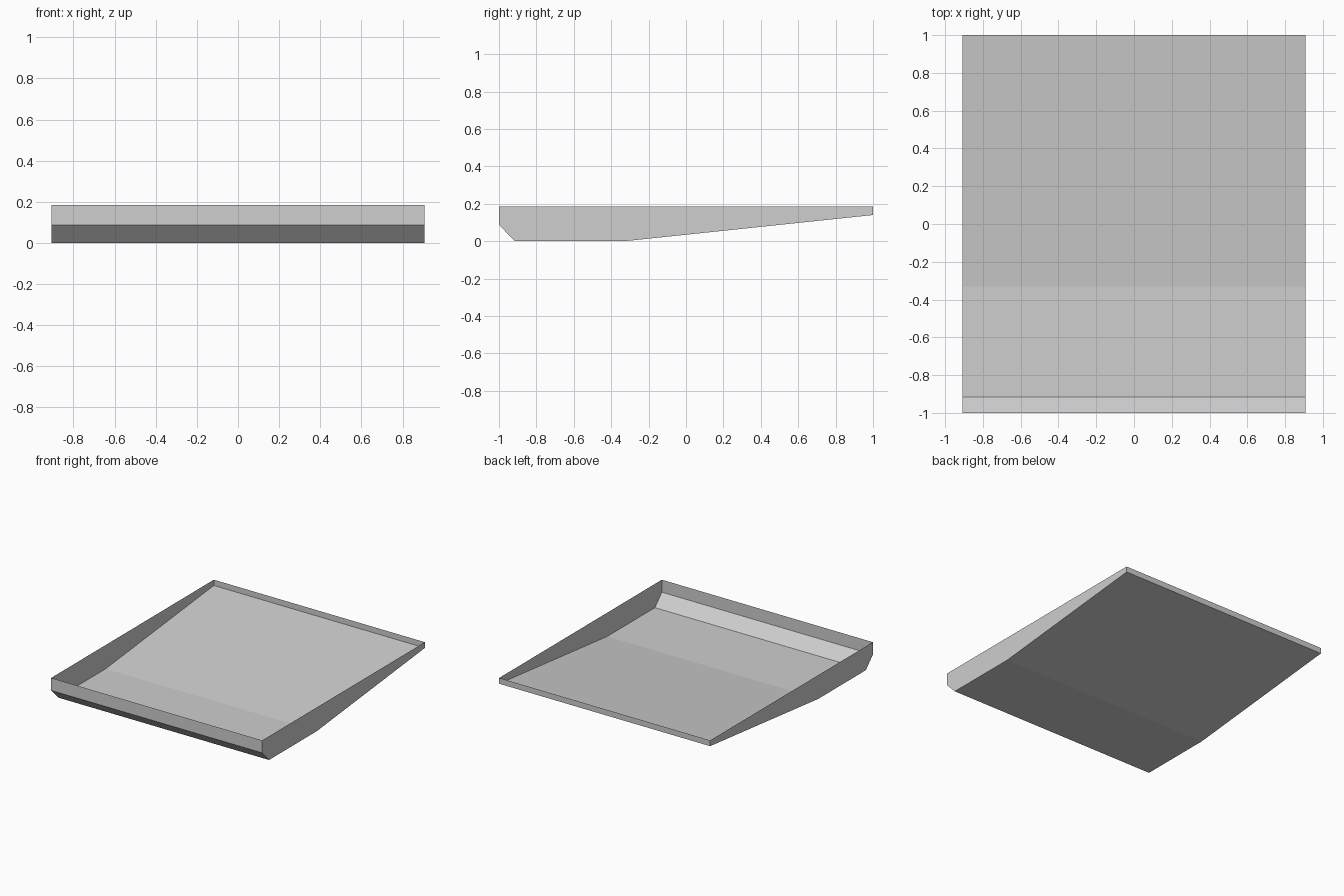
import bpy
import bmesh

# Remove the default cube if present
cube = bpy.data.objects.get("Cube")
if cube:
    bpy.data.objects.remove(cube, do_unlink=True)

HALF_WIDTH = 0.908
# Side profile (y, z) from the front rim, under the tray, to the back rim
PROFILE = [(-1, 0.185), (-1, 0.088), (-0.915, 0),
           (-0.33, 0), (1, 0.14), (1, 0.185)]

# Plain grey material
grey = bpy.data.materials.new("light_grey")
grey.use_nodes = True
colour = (0.62, 0.62, 0.62, 1)
grey.diffuse_color = colour
grey.node_tree.nodes["Principled BSDF"].inputs["Base Color"].default_value = colour

# Open tray: thin side walls joined by a folded floor
bm = bmesh.new()
right, left = [[bm.verts.new((x, y, z)) for y, z in PROFILE]
               for x in (-HALF_WIDTH, HALF_WIDTH)]
for i in range(len(PROFILE) - 1):
    bm.faces.new((right[i], right[i + 1], left[i + 1], left[i]))
bm.faces.new(right[::-1])
bm.faces.new(left)

# Point every wall outwards, using the open rim as a temporary lid
lid = bm.faces.new((right[0], left[0], left[-1], right[-1]))
bmesh.ops.recalc_face_normals(bm, faces=bm.faces[:])
bmesh.ops.delete(bm, geom=[lid], context='FACES_ONLY')

mesh = bpy.data.meshes.new("tray")
bm.to_mesh(mesh)
bm.free()
mesh.materials.append(grey)
tray = bpy.data.objects.new("tray", mesh)
bpy.context.collection.objects.link(tray)
